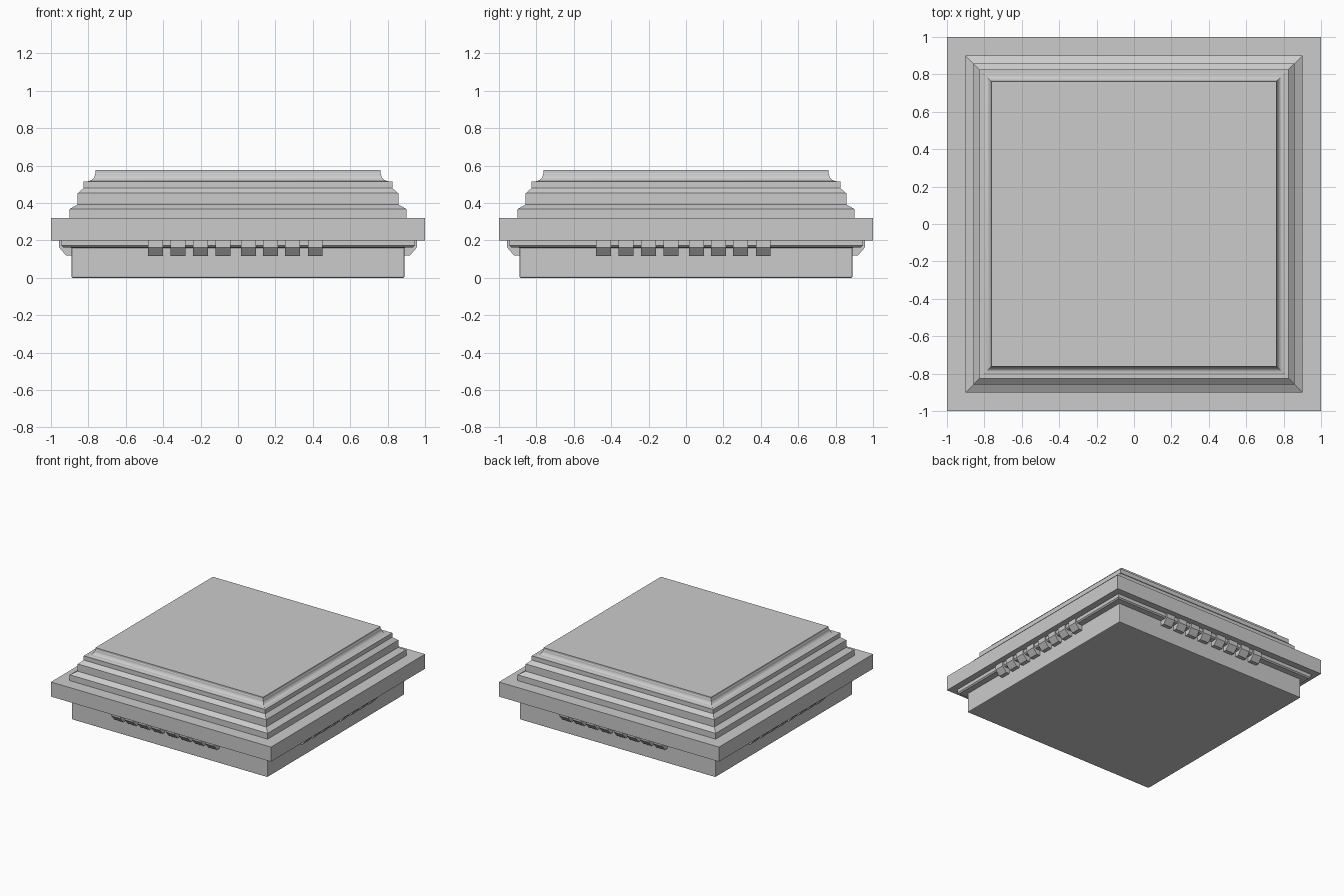
import bpy, bmesh, math
from mathutils import Matrix

if "Cube" in bpy.data.objects:
    bpy.data.objects.remove(bpy.data.objects["Cube"])


def finish(name, bm):
    bmesh.ops.recalc_face_normals(bm, faces=bm.faces[:])
    mesh = bpy.data.meshes.new(name)
    bm.to_mesh(mesh)
    bm.free()
    obj = bpy.data.objects.new(name, mesh)
    bpy.context.collection.objects.link(obj)
    return obj


def square_stack(name, profile):
    """Sweep a (half width, height) profile around a square and cap it."""
    bm = bmesh.new()
    rings = [[bm.verts.new((sx * r, sy * r, z))
              for sx, sy in ((-1, -1), (1, -1), (1, 1), (-1, 1))]
             for r, z in profile]
    for a, b in zip(rings, rings[1:]):
        for i in range(4):
            j = (i + 1) % 4
            bm.faces.new((a[i], a[j], b[j], b[i]))
    bm.faces.new(rings[0])
    bm.faces.new(rings[-1])
    return finish(name, bm)


# Lower block with softened edges
base = square_stack("base_block", [(0.89, 0.0), (0.89, 0.2)])
bevel = base.modifiers.new("soft_edges", 'BEVEL')
bevel.width = 0.006
bevel.segments = 2

# Thin moulding under the slab
square_stack("under_moulding", [(0.885, 0.16), (0.935, 0.163), (0.945, 0.172), (0.945, 0.2)])

# Wide overhanging slab
square_stack("main_slab", [(1.0, 0.2), (1.0, 0.32)])

# Stepped crown ending in a concave cove
cove = [(0.765 + 0.035 * (1 - math.sin(a)), 0.555 - 0.037 * math.cos(a))
        for a in (i * math.pi / 16 for i in range(9))]
crown = square_stack("stepped_crown", [
    (0.9, 0.32), (0.9, 0.368), (0.857, 0.392), (0.857, 0.452),
    (0.825, 0.48), (0.825, 0.515), (0.805, 0.515)] + cove + [(0.762, 0.56), (0.762, 0.575)])
bpy.context.view_layer.objects.active = crown
crown.select_set(True)
bpy.ops.object.shade_smooth_by_angle(angle=math.radians(25))

# Row of chamfered dentils, repeated on all four sides
section = [(0.88, 0.2), (0.957, 0.2), (0.957, 0.163), (0.92, 0.12), (0.88, 0.12)]
bm = bmesh.new()
for side in range(4):
    turn = Matrix.Rotation(side * math.pi / 2, 4, 'Z')
    for x in (-0.44, -0.32, -0.2, -0.08, 0.055, 0.173, 0.292, 0.413):
        left, right = ([bm.verts.new(turn @ Matrix.Translation((x + dx, -r, z)).to_translation())
                        for r, z in section] for dx in (-0.04, 0.04))
        bm.faces.new(left)
        bm.faces.new(right)
        for i in range(len(section)):
            j = (i + 1) % len(section)
            bm.faces.new((left[i], left[j], right[j], right[i]))
finish("dentils", bm)
